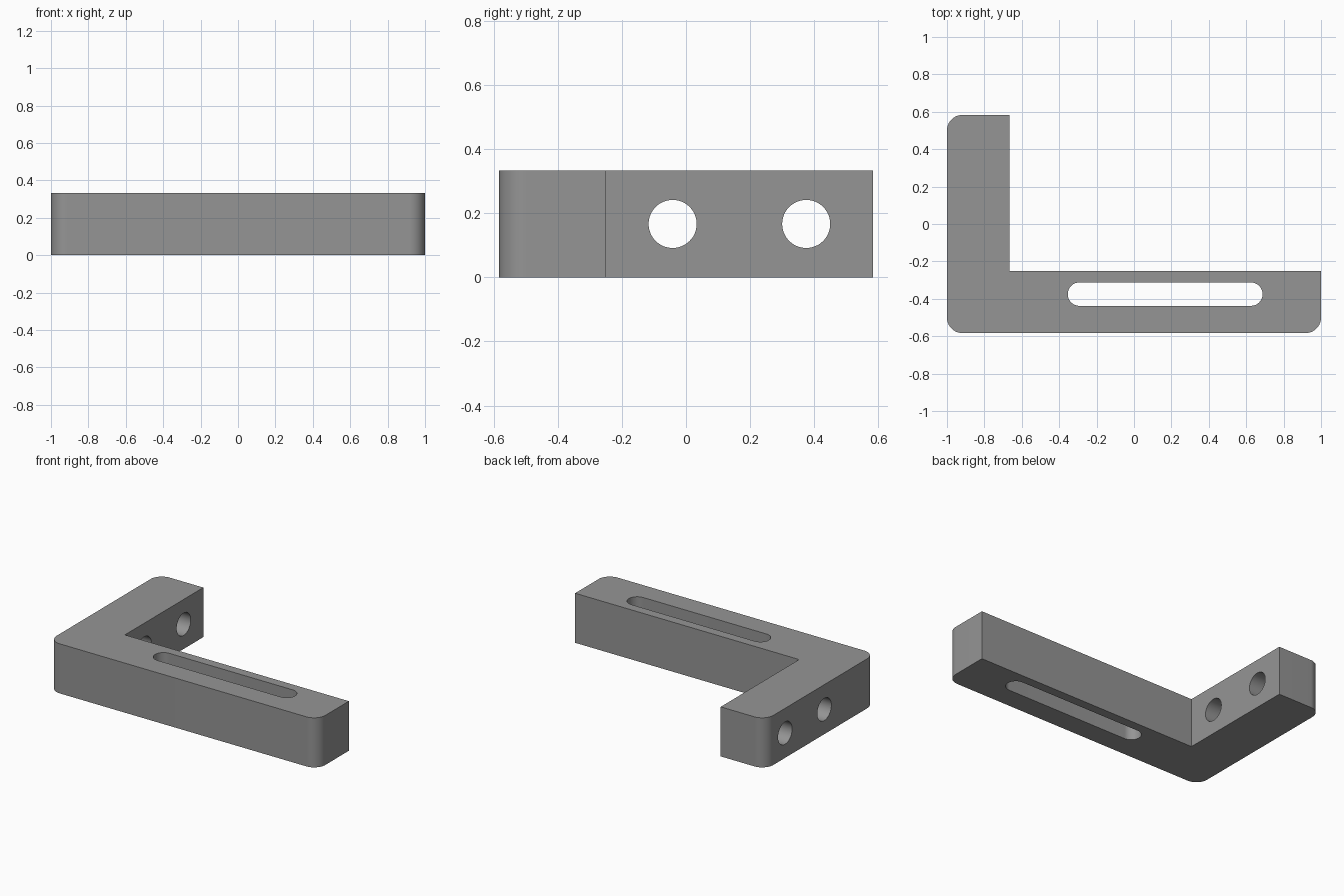
import bpy, bmesh, math

if "Cube" in bpy.data.objects:
    bpy.data.objects.remove(bpy.data.objects["Cube"])

H = 0.3333          # bracket height
R = 0.0833          # outer corner radius


def arc(cx, cy, r, a0, a1, n=16):
    return [(cx + r * math.cos(math.radians(a0 + (a1 - a0) * i / n)),
             cy + r * math.sin(math.radians(a0 + (a1 - a0) * i / n))) for i in range(n + 1)]


def prism(name, pts, z0, z1):
    """Extrude a closed counter-clockwise outline from z0 to z1."""
    bm = bmesh.new()
    face = bm.faces.new([bm.verts.new((x, y, z0)) for x, y in pts])
    top = bmesh.ops.extrude_face_region(bm, geom=[face])["geom"]
    bmesh.ops.translate(bm, vec=(0, 0, z1 - z0),
                        verts=[v for v in top if isinstance(v, bmesh.types.BMVert)])
    bmesh.ops.recalc_face_normals(bm, faces=bm.faces)
    mesh = bpy.data.meshes.new(name)
    bm.to_mesh(mesh)
    bm.free()
    obj = bpy.data.objects.new(name, mesh)
    bpy.context.collection.objects.link(obj)
    return obj


grey = bpy.data.materials.new("grey")
grey.diffuse_color = (0.30, 0.30, 0.30, 1)
grey.use_nodes = True
grey.node_tree.nodes["Principled BSDF"].inputs["Base Color"].default_value = grey.diffuse_color

# L-shaped bracket with three rounded outer corners
outline = (arc(-1 + R, -0.5833 + R, R, 180, 270)
           + arc(1 - R, -0.5833 + R, R, 270, 360)
           + [(1, -0.25), (-0.6667, -0.25), (-0.6667, 0.5833)]
           + arc(-1 + R, 0.5833 - R, R, 90, 180))
bracket = prism("angle_bracket", outline, 0, H)
bracket.data.materials.append(grey)

# Long slot through the long arm
slot = prism("slot_cutter", arc(-0.2917, -0.375, 0.0625, 90, 270, 24)
             + arc(0.625, -0.375, 0.0625, -90, 90, 24), -0.1, H + 0.1)
cutters = [slot]

# Two round bolt holes through the short arm
for y in (-0.0417, 0.375):
    bpy.ops.mesh.primitive_cylinder_add(vertices=48, radius=0.075, depth=0.6,
                                        location=(-0.8333, y, H / 2),
                                        rotation=(0, math.pi / 2, 0))
    bpy.context.object.name = "bolt_hole_cutter"
    cutters.append(bpy.context.object)

bpy.context.view_layer.objects.active = bracket
for cutter in cutters:
    mod = bracket.modifiers.new(cutter.name, "BOOLEAN")
    mod.operation = "DIFFERENCE"
    mod.solver = "EXACT"
    mod.object = cutter
    bpy.ops.object.modifier_apply(modifier=mod.name)
    bpy.data.objects.remove(cutter, do_unlink=True)

bpy.ops.object.select_all(action="DESELECT")
bracket.select_set(True)
bpy.ops.object.shade_smooth_by_angle(angle=math.radians(30))
